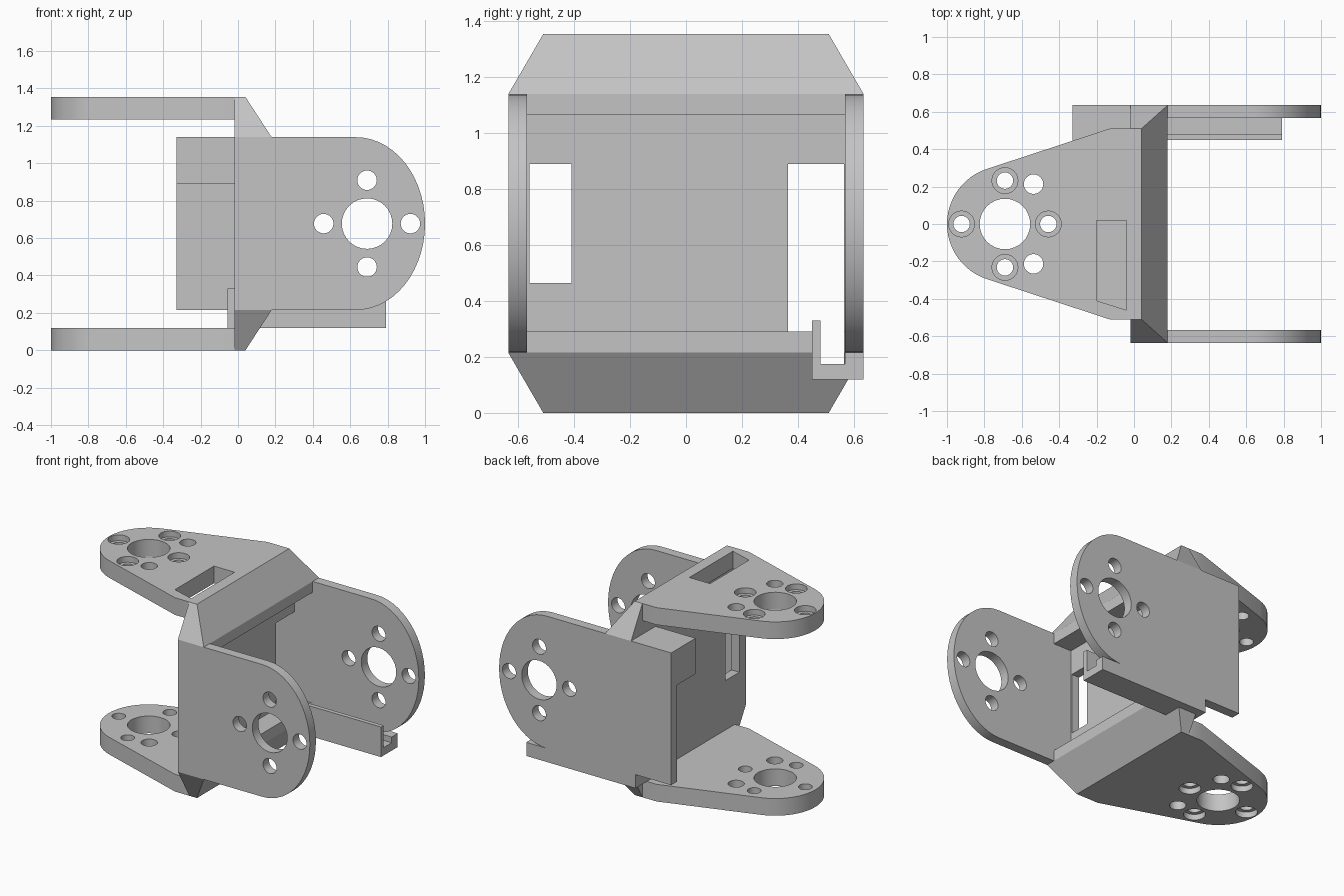
import bpy, bmesh, math
from mathutils import Vector

old = bpy.data.objects.get("Cube")
if old:
    bpy.data.objects.remove(old, do_unlink=True)

grey = bpy.data.materials.new("plain grey")
grey.use_nodes = True
COLOUR = (0.55, 0.55, 0.55, 1)
grey.diffuse_color = COLOUR
grey.node_tree.nodes["Principled BSDF"].inputs["Base Color"].default_value = COLOUR

MID = 0.677          # mid height
TOP = 2 * MID


def prism(name, pts, axis, lo, hi):
    """Extrude a 2D outline along an axis; pts are the other two coordinates in order."""
    bm = bmesh.new()
    place = {'x': lambda a, b: (lo, a, b),
             'y': lambda a, b: (a, lo, b),
             'z': lambda a, b: (a, b, lo)}[axis]
    face = bm.faces.new([bm.verts.new(place(a, b)) for a, b in pts])
    out = bmesh.ops.extrude_face_region(bm, geom=[face])
    shift = Vector([(hi - lo) * (axis == c) for c in 'xyz'])
    bmesh.ops.translate(bm, vec=shift, verts=[v for v in out['geom'] if isinstance(v, bmesh.types.BMVert)])
    bmesh.ops.recalc_face_normals(bm, faces=bm.faces)
    mesh = bpy.data.meshes.new(name)
    bm.to_mesh(mesh)
    bm.free()
    mesh.materials.append(grey)
    ob = bpy.data.objects.new(name, mesh)
    bpy.context.collection.objects.link(ob)
    return ob


def rect(a0, a1, b0, b1):
    return [(a0, b0), (a1, b0), (a1, b1), (a0, b1)]


def arc(cx, cy, rx, ry, start, end, n):
    steps = [math.radians(start + (end - start) * i / n) for i in range(n + 1)]
    return [(cx + rx * math.cos(t), cy + ry * math.sin(t)) for t in steps]


def circle(cx, cy, r):
    return arc(cx, cy, r, r, 0, 360, 32)[:-1]


def boolean(ob, tools, operation='DIFFERENCE'):
    """Apply each tool to the part, then discard the tools."""
    for tool in tools:
        mod = ob.modifiers.new("cut", 'BOOLEAN')
        mod.operation = operation
        mod.solver = 'EXACT'
        mod.object = tool
    bpy.context.view_layer.update()
    graph = bpy.context.evaluated_depsgraph_get()
    mesh = bpy.data.meshes.new_from_object(ob.evaluated_get(graph))
    ob.modifiers.clear()
    ob.data = mesh
    for tool in tools:
        bpy.data.objects.remove(tool, do_unlink=True)


def smooth(ob):
    bpy.ops.object.select_all(action='DESELECT')
    ob.select_set(True)
    bpy.context.view_layer.objects.active = ob
    bpy.ops.object.shade_smooth_by_angle(angle=math.radians(25))


# Central wall: C-shaped section with ridges, its four corners bevelled
half = [(-0.02, 0), (0.04, 0), (0.18, 0.215), (0.18, 0.29), (0.04, 0.29)]
section = half + [(x, TOP - z) for x, z in reversed(half)]
wall = prism("central_wall", section, 'y', -0.635, 0.635)
corner = [(0.51, 0), (0.635, 0.215), (0.635, TOP - 0.215), (0.51, TOP)]
octagon = corner + [(-y, z) for y, z in reversed(corner)]
boolean(wall, [prism("corner_cutter", octagon, 'x', -0.5, 0.5)], 'INTERSECT')
boolean(wall, [
    prism("window_cutter", rect(-0.56, -0.41, 0.465, 0.89), 'x', -0.5, 0.5),
    prism("window_cutter", rect(0.365, 0.565, 0.29, 0.89), 'x', -0.5, 0.5),
    prism("channel_cutter", rect(0.48, 0.565, 0.175, 0.4), 'x', -0.5, 0.5)])

# Two upright side plates with rounded ends and a hole pattern
HX = 0.69
for name, lo, hi, back in (("front_side_plate", -0.635, -0.568, -0.02),
                           ("back_side_plate", 0.568, 0.635, -0.33)):
    outline = [(back, TOP - 0.215), (back, 0.215)]
    outline += arc(0.63, MID, 0.37, MID - 0.215, -90, 90, 28)
    plate = prism(name, outline, 'y', lo, hi)
    holes = [(HX, MID, 0.135)]
    holes += [(HX + dx, MID + dz, 0.052) for dx, dz in ((0.232, 0), (-0.232, 0), (0, 0.232), (0, -0.232))]
    boolean(plate, [prism("hole_cutter", circle(*h), 'y', lo - 0.1, hi + 0.1) for h in holes])
    smooth(plate)

# Thick block behind the wall, on the back side plate
prism("back_block", rect(-0.33, -0.02, 0.365, 0.568), 'z', 0.89, TOP - 0.215)

# Cable channel under the back side plate
channel = [(0.45, 0.12), (0.635, 0.12), (0.635, 0.215), (0.568, 0.215),
           (0.568, 0.175), (0.48, 0.175), (0.48, 0.33), (0.45, 0.33)]
prism("cable_channel", channel, 'x', -0.055, 0.79)

# Two tapered arms with counterbored holes on their outer faces
for name, lo, hi, outer in (("lower_arm", 0, 0.12, 0), ("upper_arm", TOP - 0.12, TOP, TOP)):
    outline = [(-0.02, -0.51), (-0.02, 0.51), (-0.13, 0.51)]
    outline += arc(-HX, 0, 0.31, 0.31, 109, 251, 24) + [(-0.13, -0.51)]
    arm = prism(name, outline, 'z', lo, hi)
    tools = [prism("hole_cutter", circle(-HX, 0, 0.135), 'z', lo - 0.1, hi + 0.1)]
    for y in (-0.213, 0.213):
        tools.append(prism("hole_cutter", circle(-0.537, y, 0.052), 'z', lo - 0.1, hi + 0.1))
    for dx, dy in ((0.232, 0), (-0.232, 0), (0, 0.232), (0, -0.232)):
        tools.append(prism("hole_cutter", circle(dx - HX, dy, 0.044), 'z', lo - 0.1, hi + 0.1))
        tools.append(prism("bore_cutter", circle(dx - HX, dy, 0.069), 'z', outer - 0.04, outer + 0.04))
    if outer:
        slot = [(-0.2, 0.02), (-0.2, -0.41), (-0.04, -0.46), (-0.04, 0.02)]
        tools.append(prism("slot_cutter", slot, 'z', lo - 0.1, hi + 0.1))
    boolean(arm, tools)
    smooth(arm)
